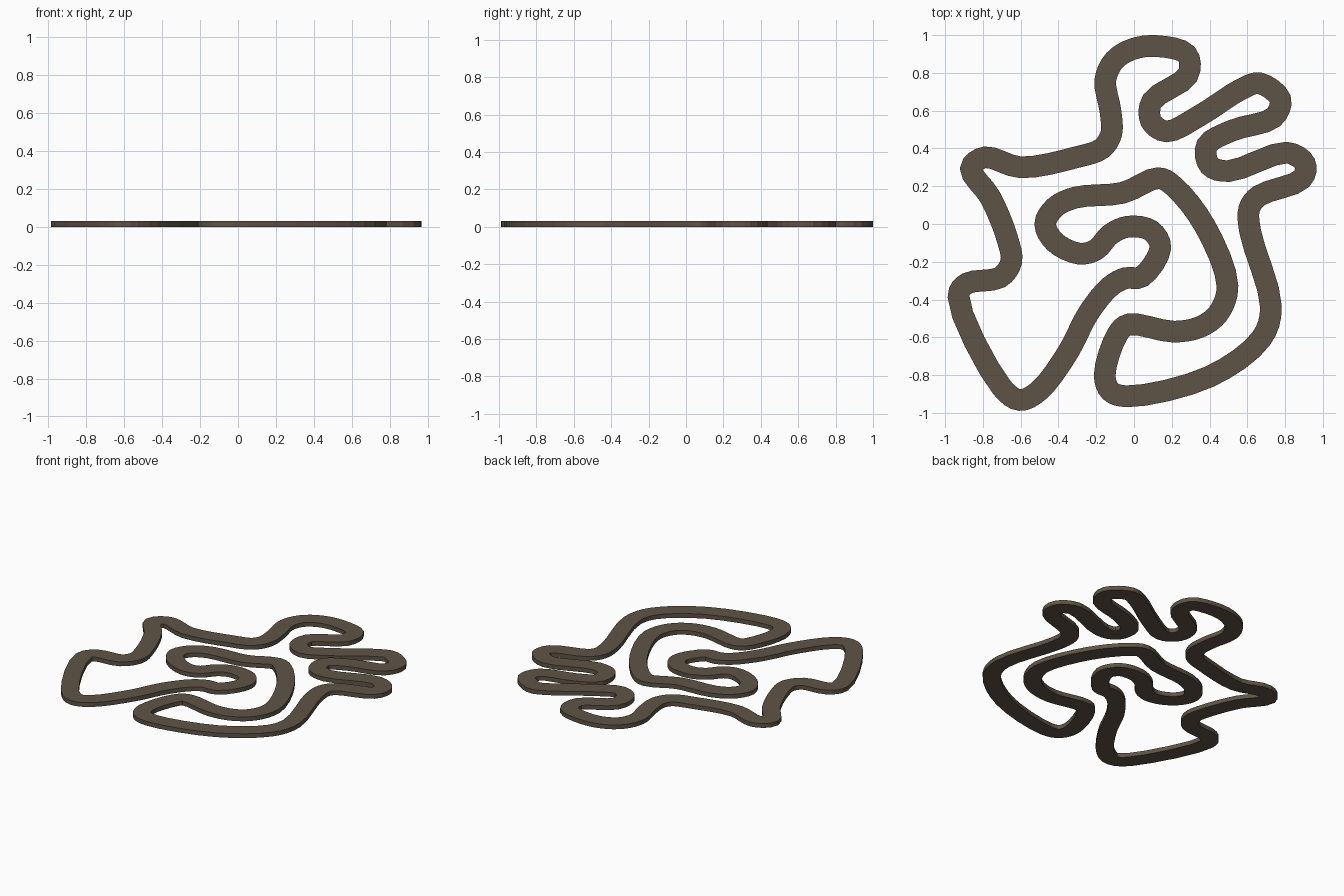
import bpy
import bmesh
from mathutils import Vector

HALF_WIDTH = 0.0575
THICKNESS = 0.03
STEPS = 4

# Centre line of the closed circuit, seen from above
PATH = [
    (0.12, 0.942), (-0.01, 0.925), (-0.105, 0.865), (-0.152, 0.76), (-0.125, 0.6), (-0.12, 0.48),
    (-0.17, 0.4), (-0.3, 0.355), (-0.6, 0.3), (-0.79, 0.353), (-0.865, 0.295),
    (-0.76, 0.14), (-0.67, -0.08), (-0.65, -0.2), (-0.71, -0.283), (-0.885, -0.315), (-0.93, -0.38),
    (-0.7, -0.865), (-0.605, -0.932), (-0.505, -0.885), (-0.35, -0.68), (-0.24, -0.47),
    (-0.125, -0.33), (-0.045, -0.287), (0.04, -0.28), (0.14, -0.125), (0.09, -0.035),
    (-0.03, -0.014), (-0.125, -0.055), (-0.2, -0.135), (-0.29, -0.157), (-0.42, -0.095),
    (-0.47, 0.0), (-0.42, 0.087), (-0.31, 0.14), (-0.06, 0.165), (0.13, 0.243), (0.21, 0.2),
    (0.375, -0.01), (0.495, -0.33), (0.445, -0.475), (0.35, -0.545), (0.21, -0.57),
    (-0.03, -0.532), (-0.085, -0.58), (-0.155, -0.8), (-0.125, -0.885), (-0.035, -0.912),
    (0.4, -0.808), (0.675, -0.605), (0.725, -0.44), (0.615, -0.04), (0.61, 0.08), (0.66, 0.148),
    (0.89, 0.24), (0.905, 0.32), (0.81, 0.378), (0.5, 0.28), (0.4, 0.31), (0.385, 0.415),
    (0.52, 0.495), (0.74, 0.565), (0.775, 0.66), (0.665, 0.745), (0.57, 0.715), (0.35, 0.575),
    (0.17, 0.49), (0.09, 0.545), (0.095, 0.65), (0.285, 0.788), (0.28, 0.898),
]


def smooth_loop(points, steps):
    """Closed centripetal spline through the points."""
    pts = [Vector(p) for p in points]
    n = len(pts)
    out = []
    for i in range(n):
        a, b, c, d = (pts[(i + k) % n] for k in (-1, 0, 1, 2))
        t1 = (b - a).length ** 0.5
        t2 = t1 + (c - b).length ** 0.5
        t3 = t2 + (d - c).length ** 0.5
        for s in range(steps):
            t = t1 + (t2 - t1) * s / steps
            p = a.lerp(b, t / t1)
            q = b.lerp(c, (t - t1) / (t2 - t1))
            r = c.lerp(d, (t - t2) / (t3 - t2))
            out.append(p.lerp(q, t / t2).lerp(q.lerp(r, (t - t1) / (t3 - t1)), (t - t1) / (t2 - t1)))
    return out


# Track: rectangular section swept round the loop
line = smooth_loop(PATH, STEPS)
bm = bmesh.new()
rings = []
for i, p in enumerate(line):
    tangent = (line[(i + 1) % len(line)] - line[i - 1]).normalized()
    side = Vector((-tangent.y, tangent.x)) * HALF_WIDTH
    rings.append([bm.verts.new((q.x, q.y, z)) for q, z in (
        (p + side, 0), (p - side, 0), (p - side, THICKNESS), (p + side, THICKNESS))])
for i, ring in enumerate(rings):
    nxt = rings[(i + 1) % len(rings)]
    for k in range(4):
        m = (k + 1) % 4
        bm.faces.new((ring[k], ring[m], nxt[m], nxt[k]))
bmesh.ops.recalc_face_normals(bm, faces=bm.faces)
mesh = bpy.data.meshes.new("race_track")
bm.to_mesh(mesh)
bm.free()

# Material
mat = bpy.data.materials.new("track brown")
mat.diffuse_color = (0.114, 0.087, 0.061, 1)
mesh.materials.append(mat)
track = bpy.data.objects.new("race_track", mesh)
bpy.context.collection.objects.link(track)
